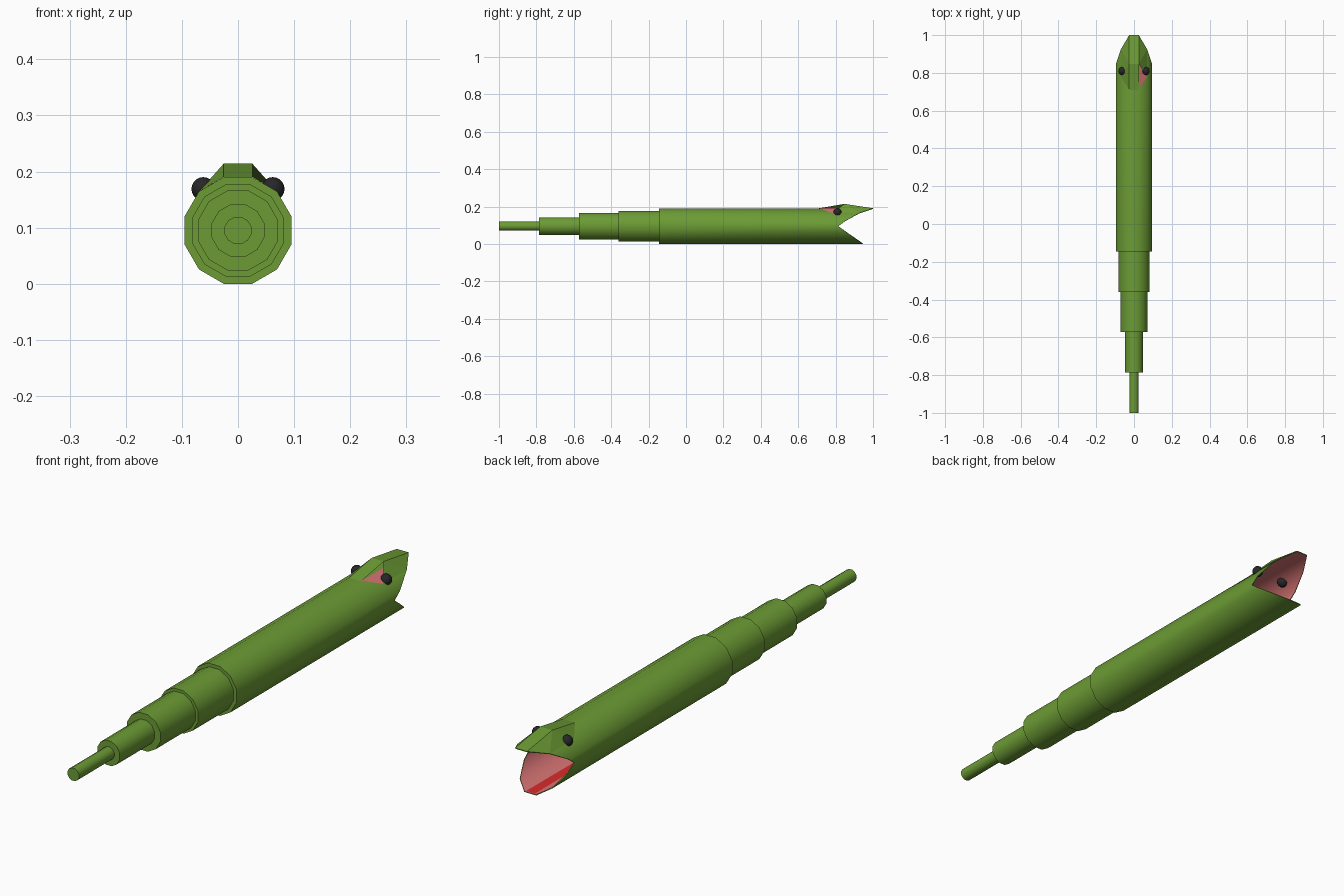
import bpy, bmesh, math
from mathutils import Vector

if "Cube" in bpy.data.objects:
    bpy.data.objects.remove(bpy.data.objects["Cube"])

ZC = 0.095          # height of the body axis
A0 = 0.095          # flat-to-centre radius of the thickest part
NECK = -0.145       # start of the thickest part


def material(name, rgb):
    m = bpy.data.materials.new(name)
    m.diffuse_color = (*rgb, 1)
    m.use_nodes = True
    m.node_tree.nodes["Principled BSDF"].inputs["Base Color"].default_value = m.diffuse_color
    return m


GREEN = material("green skin", (0.15, 0.33, 0.035))
PINK = material("pink mouth", (0.70, 0.18, 0.18))
RED = material("red tongue", (0.70, 0.025, 0.025))
BLACK = material("black eye", (0.02, 0.02, 0.022))


def make(name, verts, faces, mats, index=None, smooth=True):
    me = bpy.data.meshes.new(name)
    me.from_pydata([tuple(v) for v in verts], [], faces)
    for m in mats:
        me.materials.append(m)
    if index:
        me.polygons.foreach_set("material_index", index)
    ob = bpy.data.objects.new(name, me)
    bpy.context.collection.objects.link(ob)
    if smooth:
        bpy.ops.object.select_all(action='DESELECT')
        ob.select_set(True)
        bpy.context.view_layer.objects.active = ob
        bpy.ops.object.shade_smooth_by_angle(angle=math.radians(35))
    return ob


def point(deg, apothem, y):
    r = apothem / math.cos(math.radians(15))
    if deg % 180 == 0:      # mouth corners sit in the middle of a flat
        r = apothem
    a = math.radians(deg)
    return Vector((r * math.cos(a), y, ZC + r * math.sin(a)))


# Tail: stepped twelve-sided tubes
TWELVE = [15 + 30 * k for k in range(12)]
steps = [-1.0, -0.785, -0.573, -0.36, NECK]
for i, rad in enumerate([0.024, 0.047, 0.071, 0.082]):
    v = [point(d, rad, y) for y in (steps[i], steps[i + 1]) for d in TWELVE]
    f = [(k, k + 12, (k + 1) % 12 + 12, (k + 1) % 12) for k in range(12)]
    f += [tuple(range(12)), tuple(range(23, 11, -1))]
    make(f"tail_segment_{i + 1}", v, f, [GREEN])

# Body: hollow tube whose open end is cut into two jaws
ends = {0: 0.815, 15: 0.848, 45: 0.925, 75: 1.0, -15: 0.848, -45: 0.91, -75: 0.945}


def end_y(deg):
    d = (deg + 180) % 360 - 180
    if abs(d) > 90:
        d = math.copysign(180 - abs(d), d)
    return ends[round(d)]


angles = sorted(TWELVE + [0, 180])
n = len(angles)
rings = [[point(d, A0, NECK) for d in angles],
         [point(d, A0, end_y(d)) for d in angles],
         [point(d, A0 - 0.003, end_y(d)) for d in angles],
         [point(d, A0 - 0.003, NECK + 0.01) for d in angles]]
verts = [p for r in rings for p in r]
faces, index = [], []
for r in range(3):
    for k in range(n):
        j = (k + 1) % n
        faces.append((r * n + k, (r + 1) * n + k, (r + 1) * n + j, r * n + j))
        index.append(1 if r == 2 else 0)
faces += [tuple(range(n)), tuple(range(4 * n - 1, 3 * n - 1, -1))]
index += [0, 1]
make("body_and_jaws", verts, faces, [GREEN, PINK], index)

# Brow: raised ridge over the upper jaw, with a notch open on its right side
rx, tz = 0.0255, 0.214
cx, cz = 0.0695, ZC + 0.0695
verts = []
for s in (-1, 1):
    verts += [(s * rx, 0.71, 0.1905), (s * rx, 0.848, tz), (s * rx, 1.0, 0.1905),
              (s * cx, 0.78, cz), (s * cx, 0.925, cz)]
faces = [(0, 5, 6, 1), (1, 6, 7, 2),            # top
         (0, 1, 3), (1, 2, 4), (1, 4, 3),       # left side
         (6, 9, 7), (6, 8, 9)]                  # right side
make("brow", verts, faces, [GREEN], smooth=False)

# Flesh showing inside the notch
up = Vector((0.5, 0, 0.866)) * 0.001
notch = [Vector((rx, 0.715, 0.19)) + up, Vector((cx, 0.78, cz)) + up,
         Vector((rx, 0.848, 0.19)) + up]
make("notch_flesh", notch, [(0, 1, 2)], [PINK], smooth=False)

# Tongue: thin strip on the floor of the mouth
tongue = [(-0.015, 0.3, 0.005), (0.015, 0.3, 0.005), (0.019, 0.943, 0.005), (-0.019, 0.943, 0.005)]
make("tongue", tongue, [(0, 1, 2, 3)], [RED], smooth=False)

# Eyes
for name, s in (("left_eye", -1), ("right_eye", 1)):
    bpy.ops.mesh.primitive_uv_sphere_add(segments=16, ring_count=10, radius=0.021,
                                         location=(s * 0.062, 0.81, 0.169))
    eye = bpy.context.object
    eye.name = name
    eye.data.materials.append(BLACK)
    bpy.ops.object.shade_smooth()
